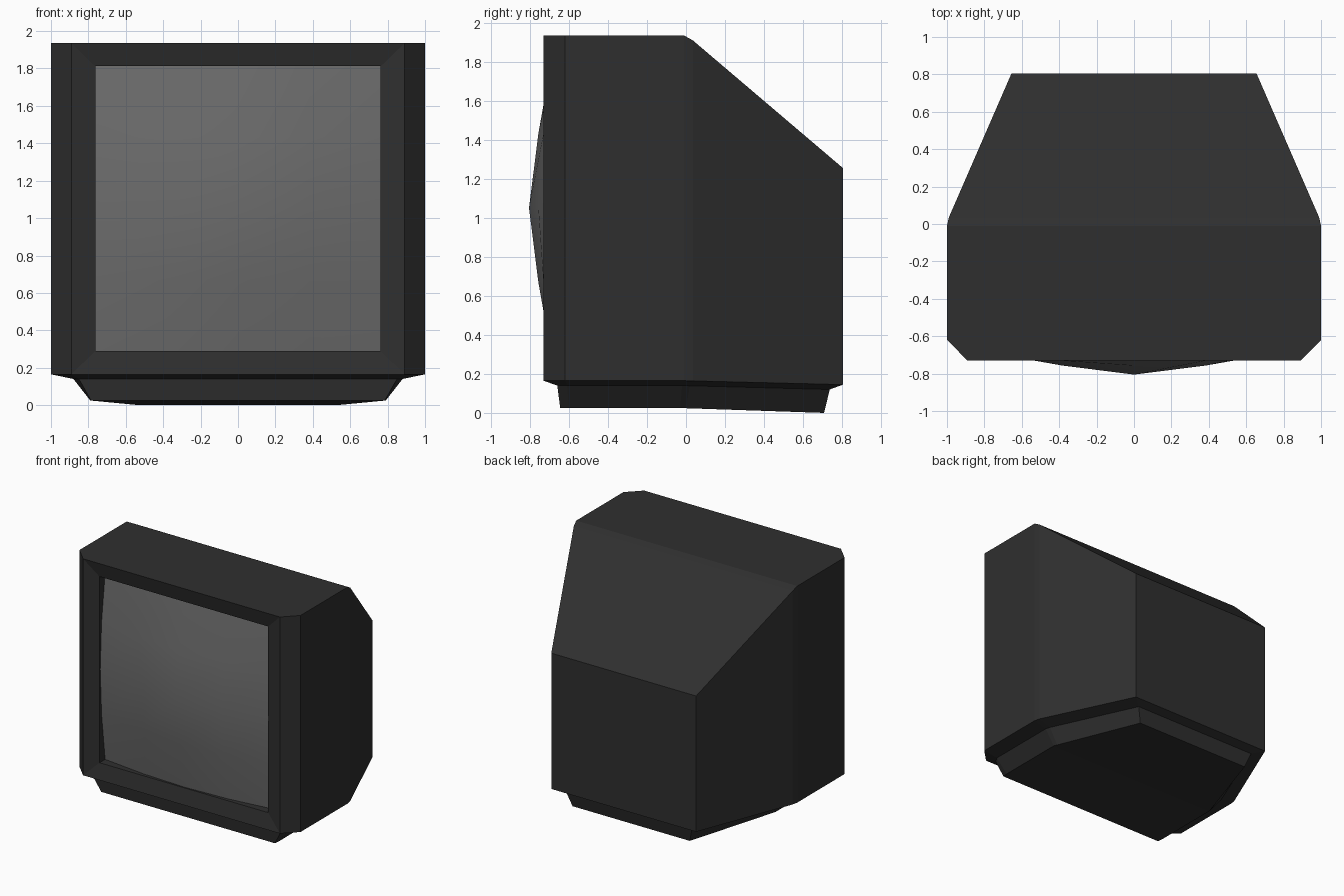
import bpy, bmesh, math

if "Cube" in bpy.data.objects:
    bpy.data.objects.remove(bpy.data.objects["Cube"])


def material(name, v):
    m = bpy.data.materials.new(name)
    m.diffuse_color = (v, v, v, 1)
    m.use_nodes = True
    m.node_tree.nodes["Principled BSDF"].inputs["Base Color"].default_value = m.diffuse_color
    return m


def finish(bm, name, mat):
    bmesh.ops.recalc_face_normals(bm, faces=bm.faces[:])
    me = bpy.data.meshes.new(name)
    bm.to_mesh(me)
    bm.free()
    ob = bpy.data.objects.new(name, me)
    bpy.context.collection.objects.link(ob)
    me.materials.append(mat)
    return ob


def ring(bm, half):
    """Closed mirrored loop: right side front to back, then left side back to front."""
    pts = half + [(-x, y, z) for x, y, z in reversed(half)]
    return [bm.verts.new(p) for p in pts]


def bridge(bm, a, b, skip=()):
    n = len(a)
    for i in range(n):
        if i not in skip:
            j = (i + 1) % n
            bm.faces.new((a[i], a[j], b[j], b[i]))


def cap(bm, r):
    """Close a mirrored loop with left-to-right strips."""
    n = len(r)
    for i in range(n // 2 - 1):
        bm.faces.new((r[i], r[i + 1], r[n - 2 - i], r[n - 1 - i]))


dark = material("dark_plastic", 0.028)
glass = material("screen_grey", 0.15)

# Half outlines, front to back
plan = [(0.89, -0.73), (1.0, -0.62), (1.0, -0.01), (0.99, 0.035), (0.655, 0.805)]
tops = [1.935, 1.935, 1.935, 1.91, 1.255]
bottoms = [0.165, 0.165, 0.165, 0.164, 0.145]
lip = [(0.85, -0.66, 0.14), (0.88, -0.61, 0.14), (0.88, -0.02, 0.14),
       (0.87, 0.02, 0.139), (0.57, 0.737, 0.12)]
foot = [(0.785, -0.645, 0.025), (0.79, -0.6, 0.025), (0.79, -0.03, 0.025),
        (0.78, 0.0, 0.024), (0.53, 0.708, 0.0)]

# Casing with sloped bezel and recess at the front
bm = bmesh.new()
top = ring(bm, [(x, y, z) for (x, y), z in zip(plan, tops)])
low = ring(bm, [(x, y, z) for (x, y), z in zip(plan, bottoms)])
under = ring(bm, lip)
cap(bm, top)
bridge(bm, top, low, skip=(9,))
bridge(bm, low, under)
outer = [top[0], top[9], low[9], low[0]]
W, Z0, Z1 = 0.763, 0.29, 1.812
for y in (-0.70, -0.60):
    inner = [bm.verts.new(p) for p in
             ((W, y, Z1), (-W, y, Z1), (-W, y, Z0), (W, y, Z0))]
    bridge(bm, outer, inner)
    outer = inner
finish(bm, "casing", dark)

# Tapered base
bm = bmesh.new()
upper, lower = ring(bm, lip), ring(bm, foot)
bridge(bm, upper, lower)
cap(bm, lower)
finish(bm, "base", dark)

# Bulging screen
bm = bmesh.new()
N, mid, half = 4, (Z0 + Z1) / 2, (Z1 - Z0) / 2
grid = []
for j in range(N + 1):
    row = []
    for i in range(N + 1):
        u, v = 2 * i / N - 1, 2 * j / N - 1
        y = -0.805 + 0.115 * math.hypot(u, v) ** 1.26
        row.append(bm.verts.new((u * W, y, mid + v * half)))
    grid.append(row)
for j in range(N):
    for i in range(N):
        bm.faces.new((grid[j][i], grid[j][i + 1], grid[j + 1][i + 1], grid[j + 1][i]))
screen = finish(bm, "screen", glass)
if screen.data.polygons[0].normal.y > 0:
    screen.data.flip_normals()
for p in screen.data.polygons:
    p.use_smooth = True
